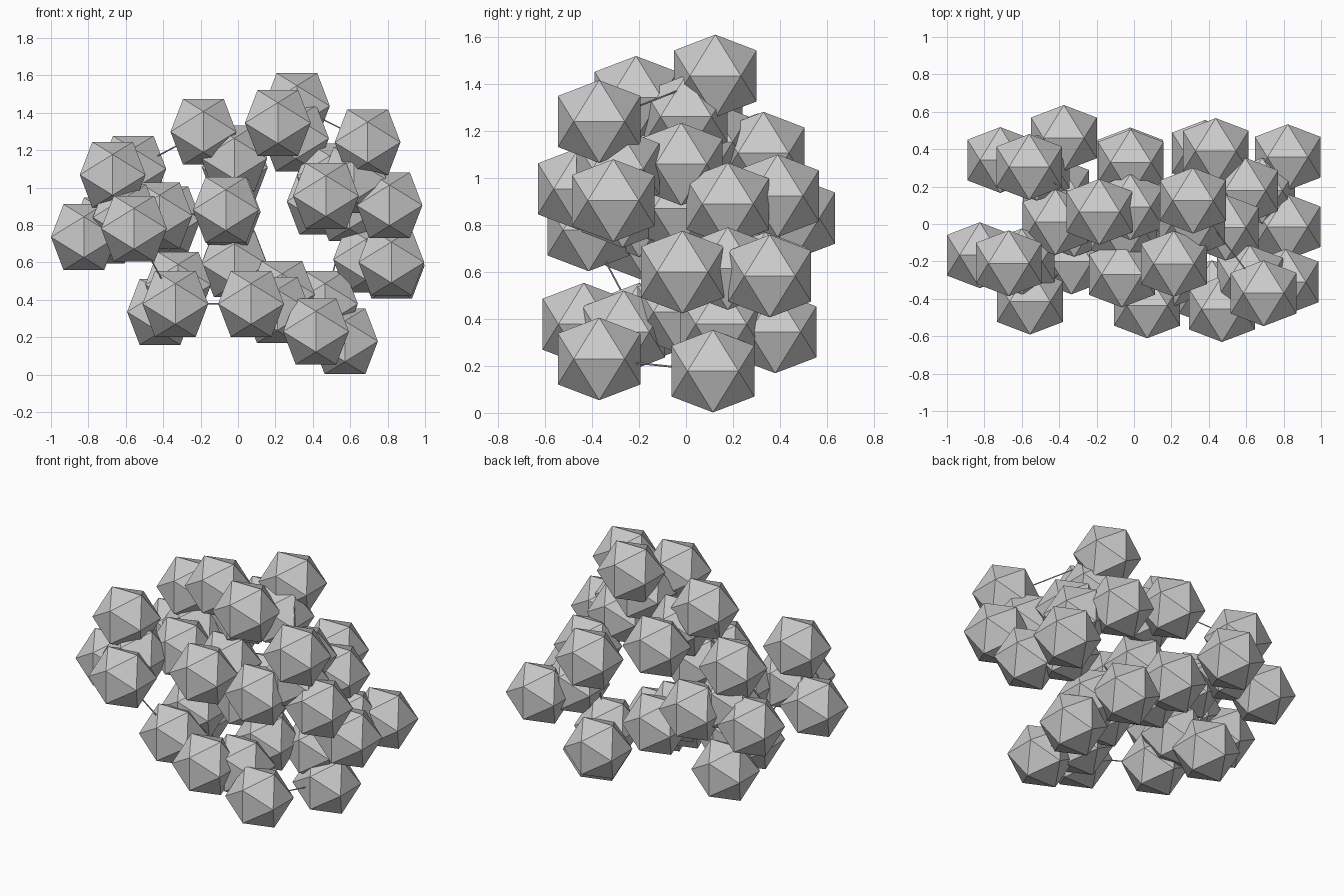
import bpy, bmesh
from itertools import combinations
from mathutils import Vector

if "Cube" in bpy.data.objects:
    bpy.data.objects.remove(bpy.data.objects["Cube"])

S = 0.176                      # half extent of one faceted ball
U = S / 1.618034               # short coordinate of the icosahedron

# ball centres: outer atoms, then inner skeleton
OUTER = [
    (.315, .125, 1.436), (.213, -.213, 1.345), (-.185, .065, 1.298), (.693, -.37, 1.242),
    (-.67, -.21, 1.068), (-.56, .305, 1.10), (-.824, -.167, .735), (-.556, -.415, .78),
    (-.065, -.27, .88), (.07, -.435, .378), (-.335, -.20, .378), (.417, -.37, .23),
    (.47, -.455, .955), (.81, -.31, .905), (.437, .39, .925), (.82, -.015, .60),
    (.822, .357, .583), (.572, .115, .178), (-.417, .18, .335), (-.375, .46, .83),
    (-.017, .33, 1.107), (-.02, .34, .595), (-.715, .342, .77), (.38, .38, .345),
]
INNER = [
    (.49, -.02, 1.06), (-.42, .01, .85), (-.32, 0, .48), (.465, .15, .378),
    (.235, -.03, .43), (.21, -.265, .345), (.31, 0, 1.263), (.685, .178, .615),
    (.595, .178, .89), (.62, -.29, 1.04), (-.60, -.20, .84), (-.52, .30, .87),
    (-.02, .09, 1.155), (-.055, -.03, .87), (-.02, .11, .59),
]
# long rods between outer balls
LONG = [(9, 10), (11, 17), (2, 5), (0, 3), (7, 10)]


def ball_mesh():
    bm = bmesh.new()
    for a in (-U, U):
        for b in (-S, S):
            for co in ((a, 0, b), (b, a, 0), (0, b, a)):
                bm.verts.new(co)
    bmesh.ops.convex_hull(bm, input=bm.verts[:])
    bmesh.ops.recalc_face_normals(bm, faces=bm.faces[:])
    me = bpy.data.meshes.new("faceted_ball")
    bm.to_mesh(me)
    bm.free()
    return me


def add_rod(a, b):
    a, b = Vector(a), Vector(b)
    d = b - a
    bpy.ops.mesh.primitive_cylinder_add(vertices=6, radius=.004, depth=d.length, location=(a + b) / 2)
    rod = bpy.context.object
    rod.name = "rod"
    rod.rotation_euler = d.to_track_quat('Z', 'Y').to_euler()


# faceted balls share one mesh
mesh = ball_mesh()
for n, c in enumerate(OUTER + INNER):
    ob = bpy.data.objects.new(f"ball_{n:02d}", mesh)
    ob.location = c
    bpy.context.collection.objects.link(ob)

# rods: neighbours in the skeleton, plus the long ones
for a, b in combinations(INNER, 2):
    if (Vector(a) - Vector(b)).length < .42:
        add_rod(a, b)
for i, j in LONG:
    add_rod(OUTER[i], OUTER[j])
add_rod(INNER[3], INNER[8])
